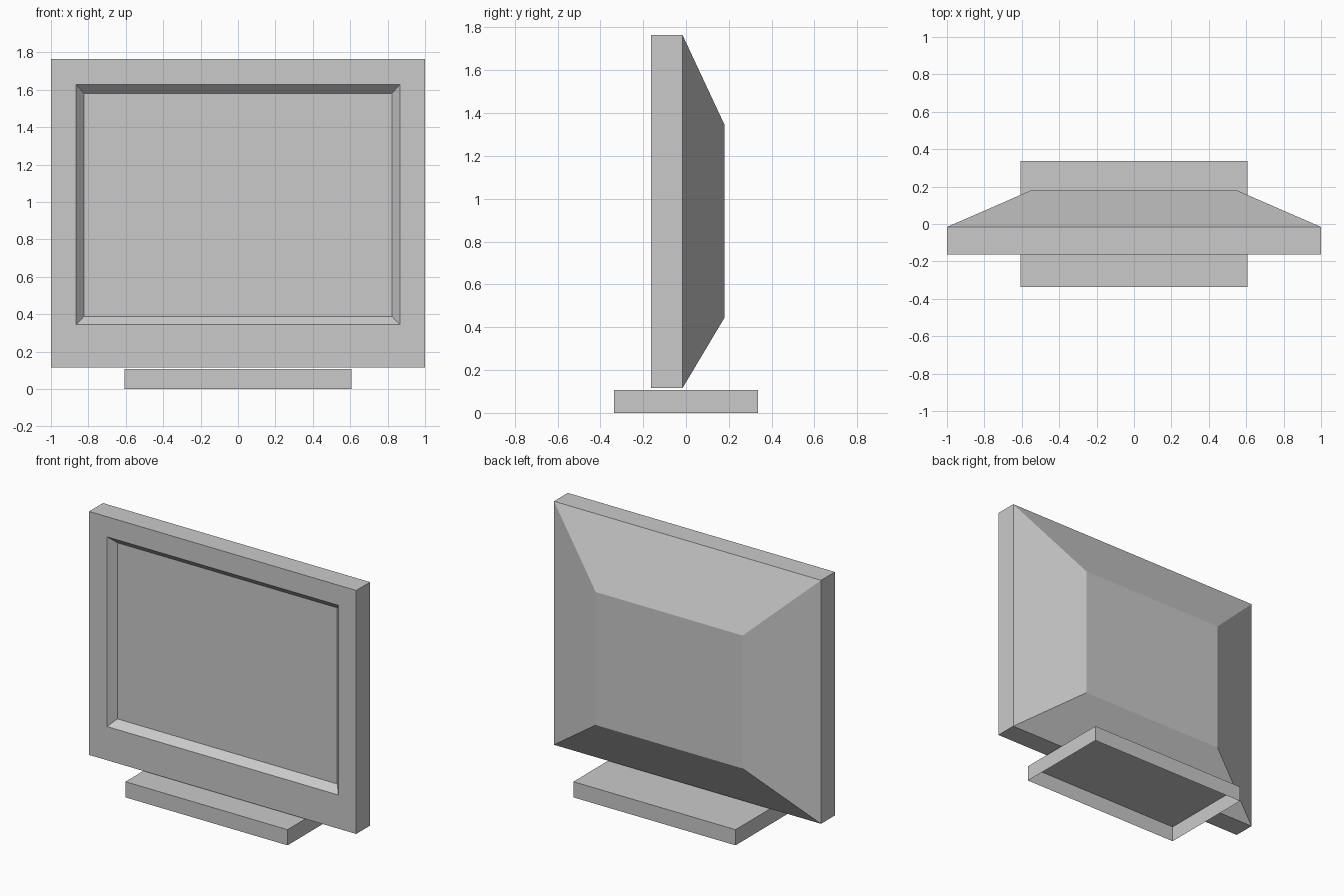
import bpy
import bmesh

# Remove only the default cube
cube = bpy.data.objects.get("Cube")
if cube:
    bpy.data.objects.remove(cube, do_unlink=True)


def make_material(name, colour):
    mat = bpy.data.materials.new(name)
    mat.use_nodes = True
    mat.diffuse_color = colour
    mat.node_tree.nodes["Principled BSDF"].inputs["Base Color"].default_value = colour
    return mat


def make_object(name, bm, mat):
    bmesh.ops.recalc_face_normals(bm, faces=bm.faces)
    mesh = bpy.data.meshes.new(name)
    bm.to_mesh(mesh)
    bm.free()
    mesh.materials.append(mat)
    obj = bpy.data.objects.new(name, mesh)
    bpy.context.collection.objects.link(obj)
    return obj


def ring(bm, half_width, y, low, high):
    """Upright rectangle of four vertices facing the front."""
    corners = ((-1, low), (1, low), (1, high), (-1, high))
    return [bm.verts.new((side * half_width, y, z)) for side, z in corners]


def loft(bm, rings):
    """Skin successive rings and cap both ends."""
    for a, b in zip(rings, rings[1:]):
        for i in range(4):
            j = (i + 1) % 4
            bm.faces.new((a[i], a[j], b[j], b[i]))
    bm.faces.new(rings[0])
    bm.faces.new(rings[-1])


grey = make_material("light grey plastic", (0.59, 0.59, 0.59, 1))

# Display: tapered back, straight rim, then a bevelled recess to the screen
bm = bmesh.new()
sections = (
    (0.55, 0.18, 0.445, 1.345),     # flat of the back
    (1.0, -0.016, 0.116, 1.764),    # back of the rim
    (1.0, -0.164, 0.116, 1.764),    # front of the rim
    (0.866, -0.164, 0.344, 1.628),  # recess opening
    (0.823, -0.114, 0.388, 1.58),   # screen
)
loft(bm, [ring(bm, *section) for section in sections])
make_object("display", bm, grey)

# Stand base: shallow slab, open underneath
bm = bmesh.new()
bmesh.ops.create_cube(bm, size=1)
bmesh.ops.scale(bm, vec=(1.214, 0.674, 0.106), verts=bm.verts)
bmesh.ops.translate(bm, vec=(0, 0, 0.053), verts=bm.verts)
bmesh.ops.recalc_face_normals(bm, faces=bm.faces)
underside = [f for f in bm.faces if f.normal.z < -0.5]
bmesh.ops.delete(bm, geom=underside, context="FACES_ONLY")
make_object("stand_base", bm, grey)
